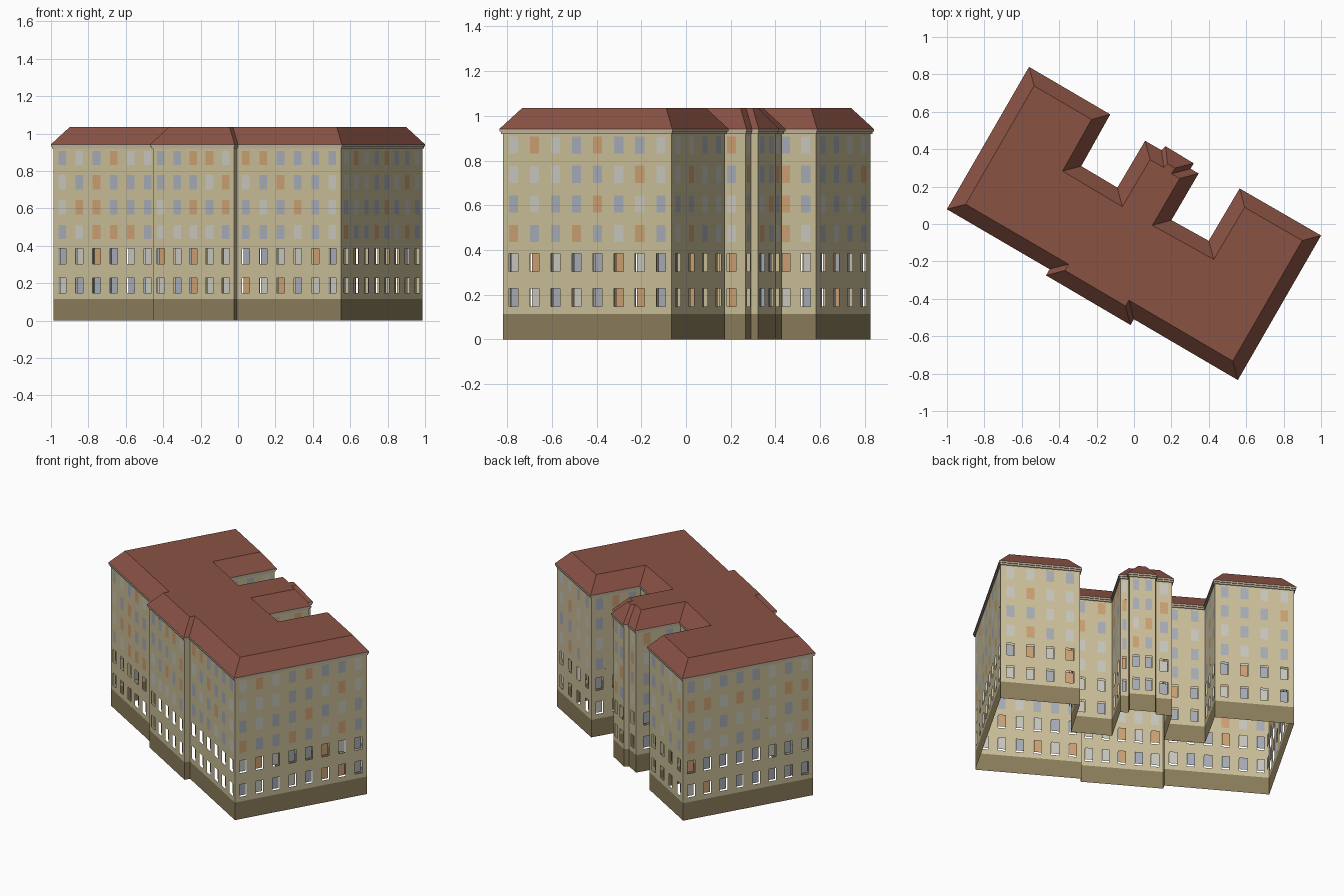
import bpy, math, random
from mathutils import Vector, Matrix

if "Cube" in bpy.data.objects:
    bpy.data.objects.remove(bpy.data.objects["Cube"])

random.seed(4)
ROT = Matrix.Rotation(math.radians(-30), 2)

# Eave outline in the building's own axes (clockwise), turned 30 degrees later
EAVE = [(-.906, -.432), (-.906, .447), (-.403, .444), (-.399, .127), (-.174, .124),
        (-.171, .415), (-.070, .415), (-.062, .444), (.114, .441), (.114, .407),
        (.164, .407), (.163, .118), (.391, .122), (.394, .447), (.897, .447),
        (.898, -.445), (.254, -.441), (.254, -.477), (-.27, -.473), (-.27, -.435)]
EAVE = [Vector(p) for p in EAVE]


def inset(pts, d):
    """Mitred inward offset of the clockwise outline."""
    out = []
    for i, p in enumerate(pts):
        a = (p - pts[i - 1]).normalized()
        b = (pts[(i + 1) % len(pts)] - p).normalized()
        n1, n2 = Vector((a.y, -a.x)), Vector((b.y, -b.x))
        out.append(p + (n1 + n2) * d / (1 + n1.dot(n2)))
    return out


def material(name, rgb):
    m = bpy.data.materials.new(name)
    lin = [(c / 255 / 12.92) if c < 11 else ((c / 255 + .055) / 1.055) ** 2.4 for c in rgb]
    m.diffuse_color = (*lin, 1)
    m.use_nodes = True
    m.node_tree.nodes["Principled BSDF"].inputs["Base Color"].default_value = m.diffuse_color
    return m


WALL = material("cream plaster", (204, 192, 154))
BASE = material("brown plinth", (140, 126, 92))
ROOF = material("red roof", (138, 82, 68))
TRIM = material("pale cornice", (192, 180, 158))
GLASS = [material("blue grey glass", (168, 174, 184)),
         material("pale glass", (202, 201, 192)),
         material("orange glass", (206, 162, 116))]


def build(name, faces, mats):
    """faces: list of (list of (x, y, z) in building axes, material index)."""
    verts, polys, index = [], [], {}
    for pts, _ in faces:
        poly = []
        for x, y, z in pts:
            q = ROT @ Vector((x, y))
            key = (round(q.x, 5), round(q.y, 5), round(z, 5))
            if key not in index:
                index[key] = len(verts)
                verts.append(key)
            poly.append(index[key])
        polys.append(poly)
    me = bpy.data.meshes.new(name)
    me.from_pydata(verts, [], polys)
    for m in mats:
        me.materials.append(m)
    for f, (_, mi) in zip(me.polygons, faces):
        f.material_index = mi
    ob = bpy.data.objects.new(name, me)
    bpy.context.collection.objects.link(ob)
    return ob


def quad(a, b, z0, z1):
    """Vertical outward facing panel between plan points a and b."""
    return [(b.x, b.y, z0), (a.x, a.y, z0), (a.x, a.y, z1), (b.x, b.y, z1)]


def rings(levels, pts):
    """Skin between successive (inset, height) outlines."""
    faces = []
    for (d0, z0), (d1, z1) in zip(levels, levels[1:]):
        lo, hi = inset(pts, d0), inset(pts, d1)
        for i in range(len(pts)):
            j = (i + 1) % len(pts)
            faces.append(([(*lo[j], z0), (*lo[i], z0), (*hi[i], z1), (*hi[j], z1)], 0))
    return faces


# Walls as a grid of strips: odd rows and odd columns are windows
ROWS = [.115, .147, .228, .303, .385, .435, .512, .567, .645, .70, .778, .832, .908, .922]
OVERHANG, DEPTH = .011, .018
plan = inset(EAVE, OVERHANG)
walls, upper, lower = [], [], []
for i, a in enumerate(plan):
    b = plan[(i + 1) % len(plan)]
    L = (b - a).length
    d = (b - a).normalized()
    inward = Vector((d.y, -d.x)) * DEPTH
    n = 0 if L < .042 else 2 if .13 < L < .2 else max(1, int(L / .1))
    cuts = [0]
    for k in range(n):
        w = min(.047, L / n * .5)
        c = (k + .5) * L / n
        cuts += [c - w / 2, c + w / 2]
    cuts.append(L)
    for r in range(len(ROWS) - 1):
        z0, z1 = ROWS[r], ROWS[r + 1]
        if r % 2 == 0:
            walls.append((quad(a, b, z0, z1), 0))
            continue
        for c in range(len(cuts) - 1):
            p, q = a + d * cuts[c], a + d * cuts[c + 1]
            if c % 2 == 0:
                walls.append((quad(p, q, z0, z1), 0))
                continue
            tint = random.choices((0, 1, 2), (45, 37, 18))[0]
            if r < 4:      # two lower floors: panes set back in openings
                lower.append((quad(p + inward, q + inward, z0, z1), tint))
            else:          # upper floors: flush panes
                upper.append((quad(p, q, z0, z1), tint))

build("walls", walls, [WALL])
build("flush_windows", upper, GLASS)
build("recessed_windows", lower, GLASS)

# Plinth band, open underneath
build("plinth", rings([(OVERHANG, 0), (OVERHANG, .115)], EAVE), [BASE])

# Stepped cornice
build("cornice", rings([(OVERHANG, .92), (.005, .92), (.005, .931), (0, .931), (0, .942)], EAVE), [TRIM])

# Hipped roof with flat top
roof = rings([(0, .942), (.074, 1.035)], EAVE)
roof.append(([(*p, 1.035) for p in reversed(inset(EAVE, .074))], 0))
build("roof", roof, [ROOF])
